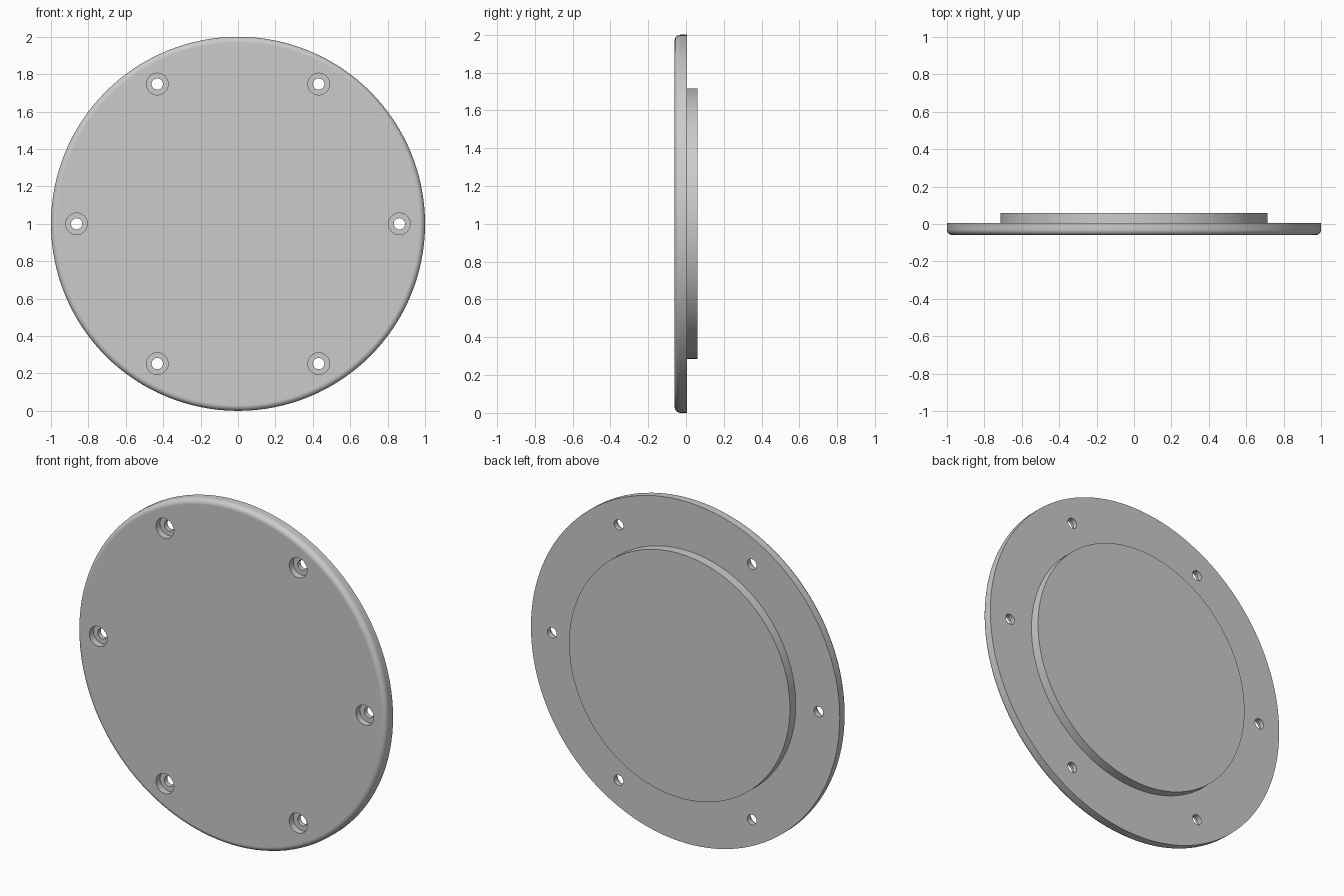
import bpy, bmesh
from math import cos, sin, pi, radians

if "Cube" in bpy.data.objects:
    bpy.data.objects.remove(bpy.data.objects["Cube"])

CZ = 1.0                      # height of the disc axis
FRONT, FLANGE, BACK = -0.06, 0.006, 0.06
FILLET = 0.03


def lathe(bm, profile, cx, cz, steps):
    """Revolve (radius, y) points around a y-parallel axis at (cx, cz)."""
    rings = []
    for r, y in profile:
        if r == 0:
            rings.append([bm.verts.new((cx, y, cz))] * steps)
        else:
            rings.append([bm.verts.new((cx + r * cos(2 * pi * i / steps), y,
                                        cz + r * sin(2 * pi * i / steps)))
                          for i in range(steps)])
    for a, b in zip(rings, rings[1:]):
        for i in range(steps):
            j = (i + 1) % steps
            quad = list(dict.fromkeys((a[i], a[j], b[j], b[i])))
            bm.faces.new(quad)


def finish(bm, name):
    bmesh.ops.recalc_face_normals(bm, faces=bm.faces)
    mesh = bpy.data.meshes.new(name)
    bm.to_mesh(mesh)
    bm.free()
    obj = bpy.data.objects.new(name, mesh)
    bpy.context.collection.objects.link(obj)
    return obj


# Cover plate: rounded front rim, flat flange, raised boss on the back
rim = [(1 - FILLET + FILLET * sin(t), FRONT + FILLET - FILLET * cos(t))
       for t in (pi / 2 * k / 6 for k in range(7))]
bm = bmesh.new()
lathe(bm, [(0, FRONT)] + rim + [(1, FLANGE), (0.715, FLANGE),
                                (0.715, BACK), (0, BACK)], 0, CZ, 128)
plate = finish(bm, "cover_plate")

# Six counterbored screw holes
bm = bmesh.new()
for k in range(6):
    a = k * pi / 3
    lathe(bm, [(0, -0.1), (0.058, -0.1), (0.058, -0.022), (0.03, -0.022),
               (0.03, 0.05), (0, 0.05)],
          0.863 * cos(a), CZ + 0.863 * sin(a), 40)
cutter = finish(bm, "screw_hole_cutter")
cutter.hide_render = True

# Cut the holes, then remove the cutter
cut = plate.modifiers.new("screw_holes", 'BOOLEAN')
cut.operation = 'DIFFERENCE'
cut.solver = 'EXACT'
cut.object = cutter
bpy.context.view_layer.objects.active = plate
plate.select_set(True)
bpy.ops.object.modifier_apply(modifier=cut.name)
bpy.data.objects.remove(cutter)

# Smooth rim and bores with crisp edges and flat faces
bpy.ops.object.shade_smooth_by_angle(angle=radians(30))
weighted = plate.modifiers.new("flat_faces", 'WEIGHTED_NORMAL')
weighted.keep_sharp = True
